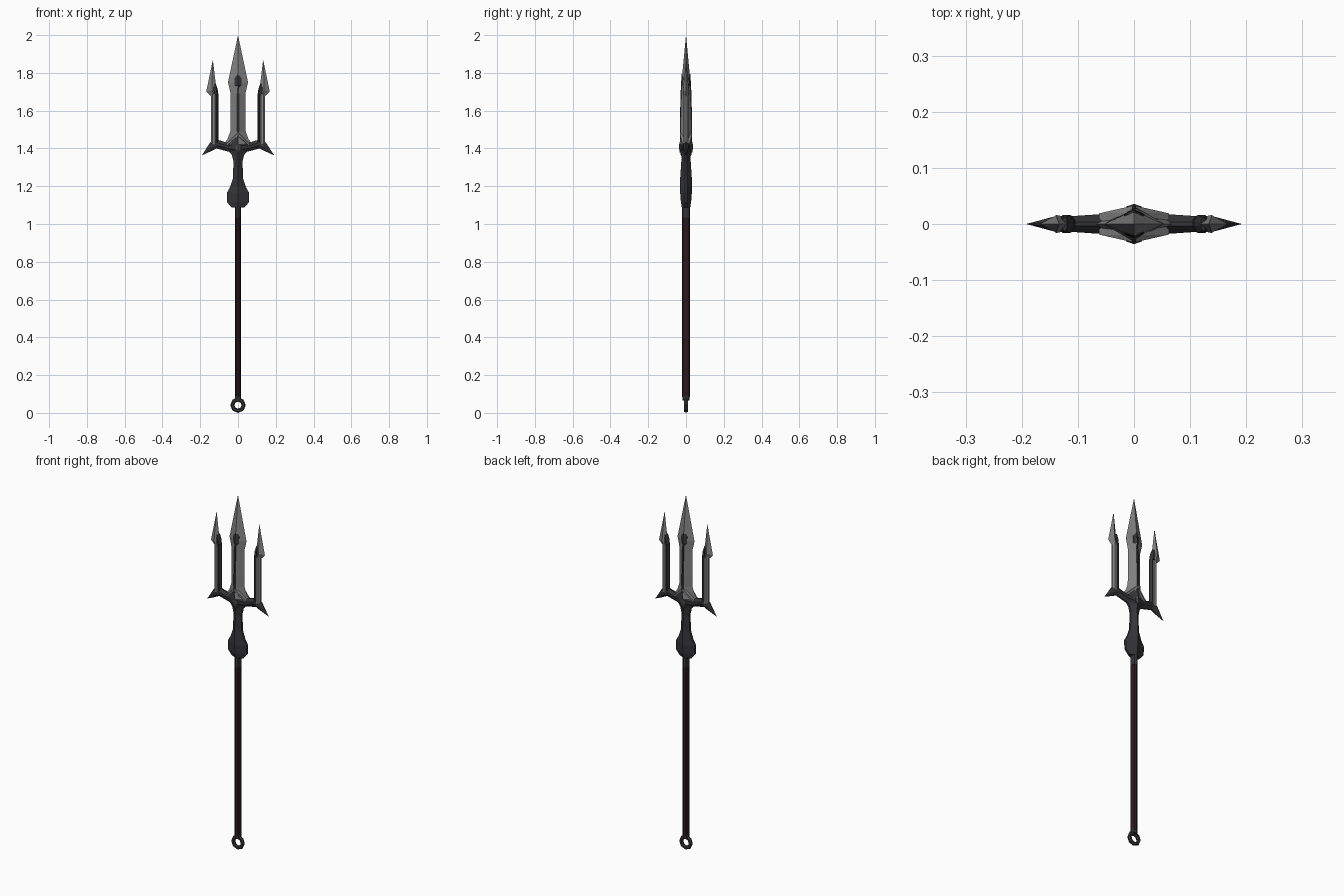
import bpy, bmesh, math
from mathutils import Matrix


def material(name, rgb):
    m = bpy.data.materials.new(name)
    m.diffuse_color = (*rgb, 1)
    return m


STEEL = material("pale steel", (0.22, 0.22, 0.22))
IRON = material("dark iron", (0.035, 0.035, 0.042))
MAROON = material("dark maroon", (0.026, 0.010, 0.012))
GREY = material("mid grey", (0.075, 0.075, 0.08))


def finish(bm, name, mat):
    bmesh.ops.remove_doubles(bm, verts=bm.verts, dist=0.0002)
    bmesh.ops.recalc_face_normals(bm, faces=bm.faces)
    me = bpy.data.meshes.new(name)
    bm.to_mesh(me)
    bm.free()
    me.materials.append(mat)
    ob = bpy.data.objects.new(name, me)
    bpy.context.collection.objects.link(ob)
    return ob


def loft(name, mat, stations, side=1, flat=0.0, edge=0.0):
    """Stations: (x1, z1, x2, z2, depth). Bevelled section between two edge points."""
    bm = bmesh.new()
    rings = []
    for x1, z1, x2, z2, d in stations:
        e = min(edge, d)
        a, b = 0.5 - flat / 2, 0.5 + flat / 2
        pts = [(0, -e), (a, -d), (b, -d), (1, -e), (1, e), (b, d), (a, d), (0, e)]
        rings.append([bm.verts.new((side * (x1 + (x2 - x1) * t), y, z1 + (z2 - z1) * t))
                      for t, y in pts])
    for r, s in zip(rings, rings[1:]):
        for i in range(8):
            j = (i + 1) % 8
            bm.faces.new((r[i], r[j], s[j], s[i]))
    bm.faces.new(rings[0])
    bm.faces.new(rings[-1])
    return finish(bm, name, mat)


def upright(name, mat, rows, **kw):
    """Symmetric loft from (z, half width, depth) rows."""
    return loft(name, mat, [(-w, z, w, z, d) for z, w, d in rows], **kw)


def rod(name, mat, z0, z1, rx, ry, sides=8):
    bm = bmesh.new()
    bmesh.ops.create_cone(bm, cap_ends=True, segments=sides, radius1=1, radius2=1, depth=z1 - z0,
                          matrix=Matrix.Translation((0, 0, (z0 + z1) / 2))
                          @ Matrix.Diagonal((rx, ry, 1, 1)))
    return finish(bm, name, mat)


# Shaft with its metal ferrules
rod("shaft", MAROON, 0.085, 1.04, 0.015, 0.021)
rod("upper_ferrule", IRON, 1.035, 1.11, 0.0155, 0.0215)
rod("lower_ferrule", IRON, 0.066, 0.09, 0.017, 0.019)

# Pommel ring standing in the xz plane
bpy.ops.mesh.primitive_torus_add(major_segments=8, minor_segments=6, major_radius=0.030,
                                 minor_radius=0.011, location=(0, 0, 0.041),
                                 rotation=(math.pi / 2, 0, 0))
ring = bpy.context.object
ring.name = "pommel_ring"
ring.data.materials.append(IRON)

# Neck with its rounded swelling
upright("neck", IRON, [(1.088, 0.035, 0.022), (1.115, 0.058, 0.027), (1.165, 0.059, 0.031),
                       (1.195, 0.042, 0.032), (1.24, 0.027, 0.031), (1.33, 0.024, 0.025),
                       (1.365, 0.032, 0.025), (1.39, 0.052, 0.027), (1.42, 0.05, 0.027)],
        edge=0.006)

# Central blade
upright("main_blade", STEEL, [(1.39, 0.05, 0.027), (1.425, 0.075, 0.029), (1.45, 0.055, 0.030),
                              (1.49, 0.041, 0.031), (1.55, 0.040, 0.031), (1.69, 0.039, 0.027),
                              (1.75, 0.053, 0.024), (2.0, 0.0, 0.0)])
upright("blade_groove", IRON, [(1.46, 0.004, 0.0325), (1.55, 0.004, 0.0325),
                               (1.72, 0.004, 0.0275)], flat=1.0, edge=0.04)
upright("blade_inlay", IRON, [(1.715, 0.001, 0.027), (1.735, 0.018, 0.0265),
                              (1.772, 0.018, 0.0245), (1.795, 0.001, 0.0225)], edge=0.017)

# Centre boss and its small inlay
upright("guard_boss", IRON, [(1.36, 0.004, 0.027), (1.41, 0.055, 0.034), (1.465, 0.002, 0.032)],
        edge=0.013)
upright("boss_inlay", GREY, [(1.378, 0.001, 0.033), (1.395, 0.014, 0.036),
                             (1.408, 0.014, 0.036), (1.424, 0.001, 0.036)], edge=0.031)

for side, tag in ((1, "right"), (-1, "left")):
    # Raised chevron trim above the boss
    loft("chevron_" + tag, STEEL, [(0, 1.487, 0, 1.467, 0.033),
                                   (0.062, 1.425, 0.058, 1.412, 0.019)],
         side, flat=0.7, edge=0.02)
    # Guard arm ending in a downturned spike
    loft("guard_arm_" + tag, IRON, [(0.0, 1.45, 0.0, 1.36, 0.030), (0.055, 1.43, 0.05, 1.383, 0.018),
                                    (0.105, 1.445, 0.115, 1.400, 0.014),
                                    (0.147, 1.432, 0.137, 1.388, 0.013),
                                    (0.192, 1.363, 0.192, 1.363, 0.0)], side, flat=0.3, edge=0.004)
    # Side tine stem with dark inner edge
    loft("tine_stem_" + tag, STEEL, [(0.112, 1.42, 0.143, 1.42, 0.013),
                                     (0.112, 1.69, 0.143, 1.69, 0.013)],
         side, flat=0.45, edge=0.005)
    loft("tine_inner_edge_" + tag, IRON, [(0.104, 1.42, 0.119, 1.43, 0.0125),
                                          (0.104, 1.69, 0.119, 1.70, 0.0125)],
         side, flat=0.4, edge=0.005)
    # Barbed tine head
    loft("tine_head_" + tag, STEEL, [(0.104, 1.675, 0.145, 1.678, 0.013),
                                     (0.108, 1.715, 0.168, 1.702, 0.016),
                                     (0.118, 1.745, 0.158, 1.75, 0.012),
                                     (0.133, 1.87, 0.133, 1.87, 0.0)], side)
    loft("tine_head_inlay_" + tag, IRON, [(0.104, 1.685, 0.13, 1.685, 0.0145),
                                          (0.108, 1.715, 0.134, 1.712, 0.016),
                                          (0.119, 1.745, 0.128, 1.74, 0.012)],
         side, flat=0.5, edge=0.004)
